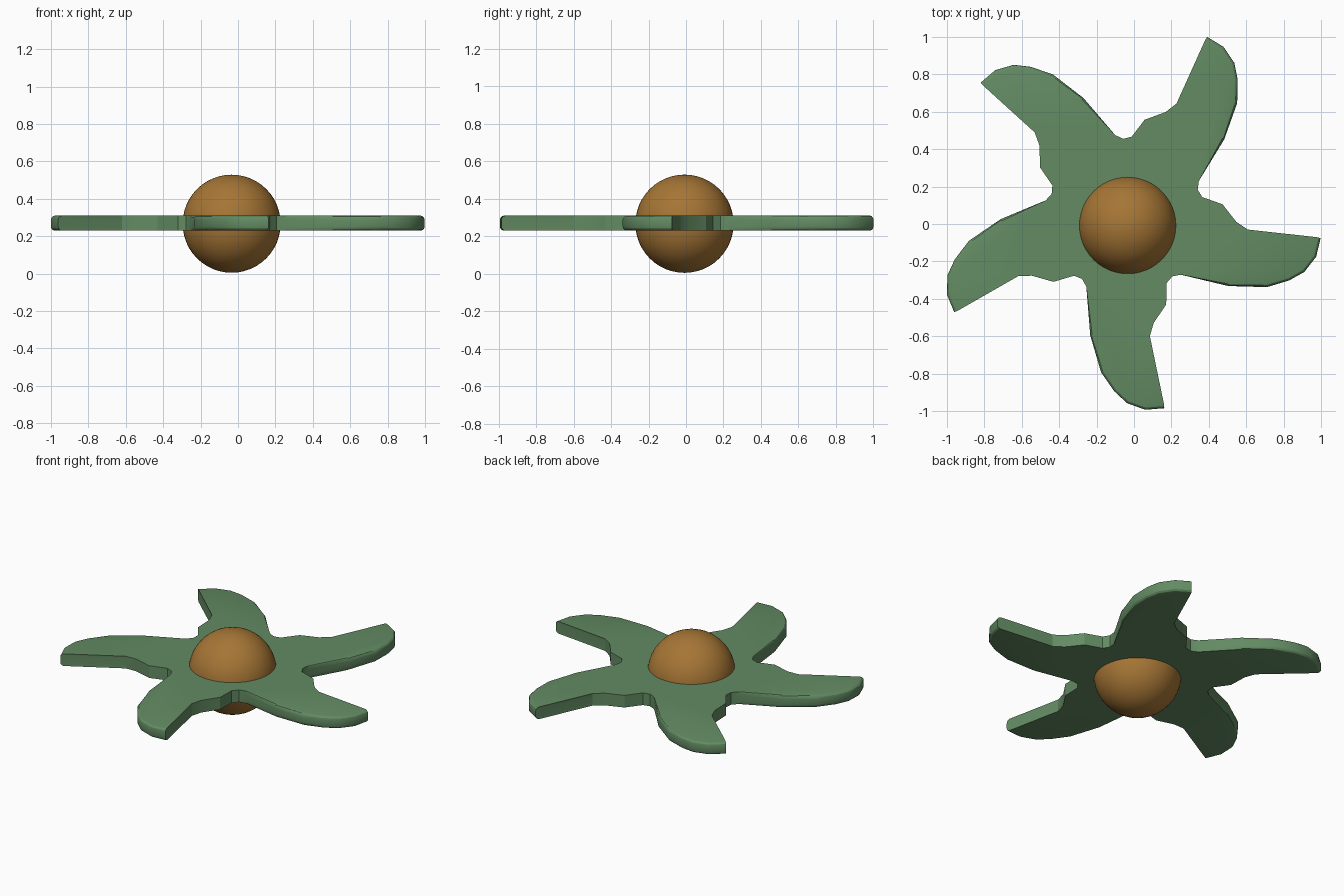
import bpy
import bmesh
from math import radians
from mathutils import Matrix, Vector

if "Cube" in bpy.data.objects:
    bpy.data.objects.remove(bpy.data.objects["Cube"], do_unlink=True)


def make_material(name, colour):
    mat = bpy.data.materials.new(name)
    mat.use_nodes = True
    mat.diffuse_color = colour
    mat.node_tree.nodes["Principled BSDF"].inputs["Base Color"].default_value = colour
    return mat


def finish(obj, mat, angle):
    obj.data.materials.append(mat)
    bpy.ops.object.select_all(action='DESELECT')
    obj.select_set(True)
    bpy.context.view_layer.objects.active = obj
    bpy.ops.object.shade_smooth_by_angle(angle=radians(angle))


green = make_material("leaf green", (0.125, 0.26, 0.125, 1))
brown = make_material("warm brown", (0.38, 0.18, 0.036, 1))

# One curved blade: rounded outer side, then straight inner side and notch.
# Each point is x, y and how strongly its rim is rounded.
BLADE = [
    (-0.255, -0.335, 0), (-0.234, -0.595, 0.5), (-0.176, -0.793, 1),
    (-0.105, -0.895, 1), (-0.037, -0.958, 1), (0.06, -0.993, 1),
    (0.162, -0.985, 1), (0.085, -0.60, 0), (0.105, -0.53, 0),
    (0.172, -0.43, 0), (0.175, -0.315, 0), (0.205, -0.28, 0),
]
CENTRE = Vector((-0.046, 0.045))
TIP = 6
BLADES = 5
BOTTOM, TOP, ROUND = 0.23, 0.31, 0.022

# Repeat the blade around the centre to make the full outline
outline = []
for k in range(BLADES):
    turn = Matrix.Rotation(radians(72 * k), 2)
    outline += [(turn @ (Vector((x, y)) - CENTRE), w) for x, y, w in BLADE]
count = len(outline)


def inset_point(i, amount):
    point, weight = outline[i]
    after = point if i % len(BLADE) == TIP else outline[(i + 1) % count][0]
    along = (after - outline[i - 1][0]).normalized()
    return CENTRE + point + Vector((-along.y, along.x)) * amount * weight


# Stack outline rings, drawn in toward the top and bottom for the round rim
curve = [(0, 1), (0.14, 0.5), (0.5, 0.14), (1, 0)]
levels = [(BOTTOM + ROUND * h, ROUND * s) for h, s in curve]
levels += [(TOP - ROUND * h, ROUND * s) for h, s in reversed(curve)]

bm = bmesh.new()
rings = []
for z, amount in levels:
    rings.append([bm.verts.new((*inset_point(i, amount), z)) for i in range(count)])
for low, high in zip(rings, rings[1:]):
    for i in range(count):
        j = (i + 1) % count
        bm.faces.new((low[i], low[j], high[j], high[i]))

# Flat caps: one face per blade around a five-sided middle
step = len(BLADE)
caps = []
for ring, order in ((rings[-1], 1), (rings[0], -1)):
    caps.append(bm.faces.new(ring[::step][::order]))
    for k in range(BLADES):
        blade = ring[k * step:(k + 1) * step] + [ring[(k + 1) * step % count]]
        caps.append(bm.faces.new(blade[::order]))
bm.normal_update()
bmesh.ops.triangulate(bm, faces=caps, ngon_method='EAR_CLIP')
mesh = bpy.data.meshes.new("blade_disc")
bm.to_mesh(mesh)
bm.free()
disc = bpy.data.objects.new("blade_disc", mesh)
bpy.context.collection.objects.link(disc)
finish(disc, green, 25)

# Central ball
bpy.ops.mesh.primitive_uv_sphere_add(segments=48, ring_count=24, radius=0.262,
                                     location=(-0.034, -0.008, 0.267))
ball = bpy.context.object
ball.name = "centre_ball"
finish(ball, brown, 30)
